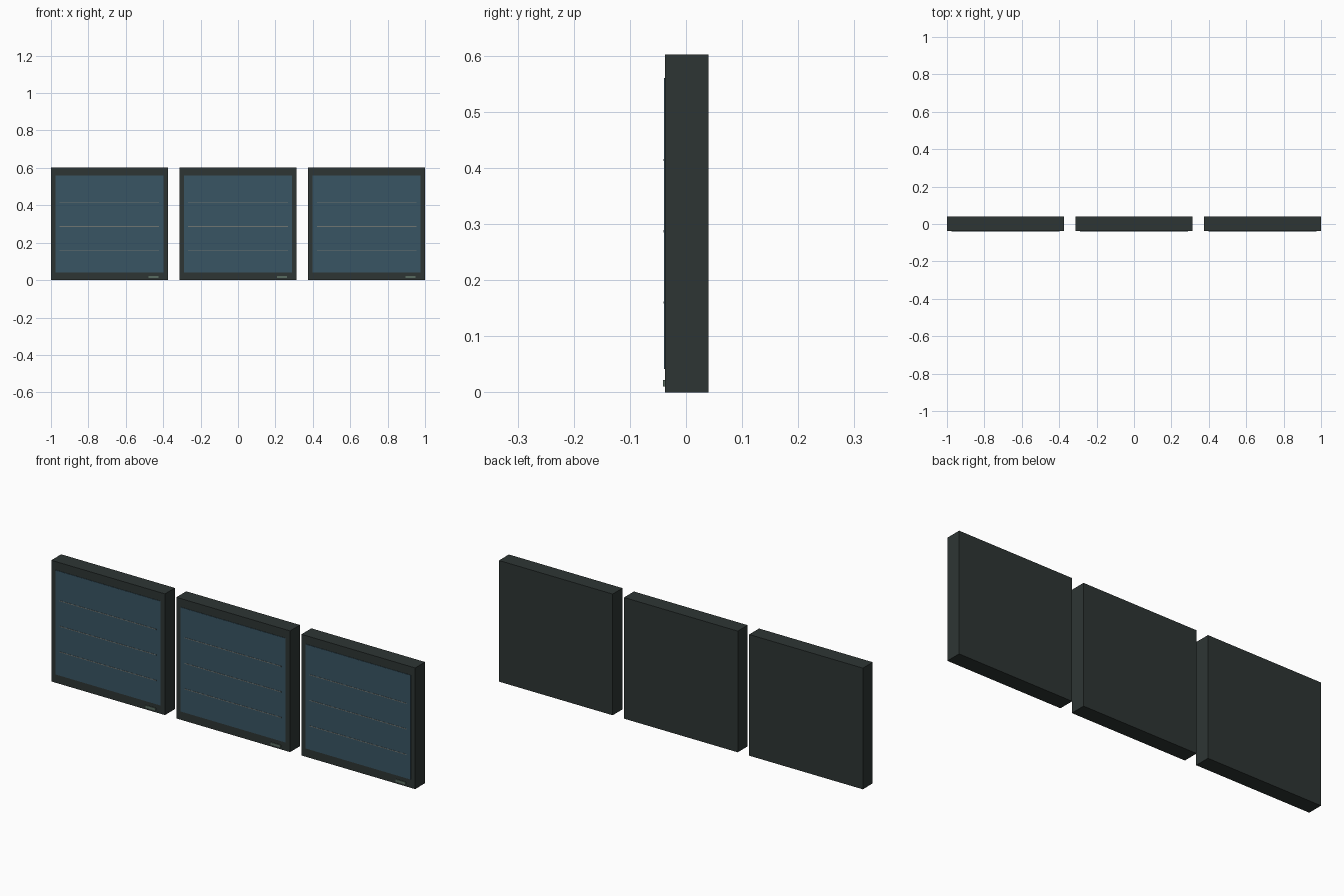
import bpy

if "Cube" in bpy.data.objects:
    bpy.data.objects.remove(bpy.data.objects["Cube"])


def material(name, rgb):
    m = bpy.data.materials.new(name)
    m.diffuse_color = (*rgb, 1)
    m.use_nodes = True
    m.node_tree.nodes["Principled BSDF"].inputs["Base Color"].default_value = m.diffuse_color
    return m


casing_mat = material("dark_casing", (0.027, 0.036, 0.034))
screen_mat = material("blue_screen", (0.04, 0.09, 0.125))
line_mat = material("pale_line", (0.16, 0.18, 0.17))
light_mat = material("status_green", (0.10, 0.15, 0.12))


def box(name, x, y, z, mat):
    """Box from (min, max) ranges on each axis."""
    bpy.ops.mesh.primitive_cube_add(
        size=1, location=[(a + b) / 2 for a, b in (x, y, z)])
    ob = bpy.context.object
    ob.name = name
    ob.scale = [b - a for a, b in (x, y, z)]
    bpy.ops.object.transform_apply(location=False, rotation=False, scale=True)
    ob.data.materials.append(mat)
    return ob


# Three identical display panels in a row
for i, cx in enumerate((-0.6875, 0, 0.6875), 1):
    # Casing
    box(f"casing_{i}", (cx - 0.3125, cx + 0.3125), (-0.0375, 0.04),
        (0, 0.602), casing_mat)
    # Screen standing slightly proud of the casing
    box(f"screen_{i}", (cx - 0.2885, cx + 0.2885), (-0.0395, -0.036),
        (0.042, 0.56), screen_mat)
    # Thin horizontal lines across the screen
    for j, z in enumerate((0.16, 0.287, 0.414), 1):
        box(f"screen_line_{i}_{j}", (cx - 0.266, cx + 0.266),
            (-0.0405, -0.038), (z - 0.002, z + 0.002), line_mat)
    # Status light in the lower right of the frame
    box(f"status_light_{i}", (cx + 0.208, cx + 0.262), (-0.041, -0.037),
        (0.01, 0.022), light_mat)
